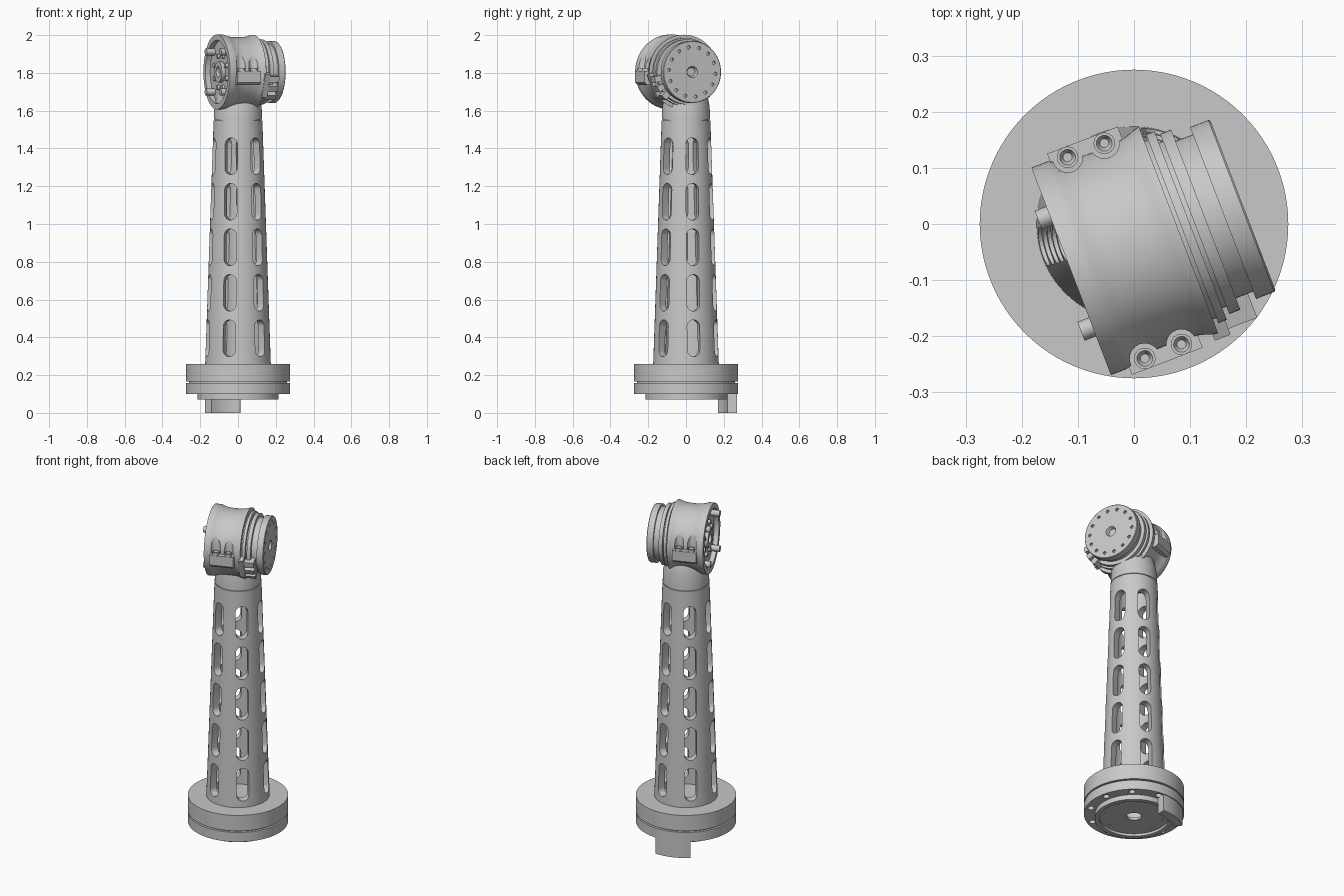
import bpy, bmesh
from math import sin, cos, pi, radians
from mathutils import Matrix, Vector

if "Cube" in bpy.data.objects:
    bpy.data.objects.remove(bpy.data.objects["Cube"])

GREY = bpy.data.materials.new("light grey metal")
GREY.use_nodes = True
GREY.diffuse_color = (0.58, 0.58, 0.58, 1)
GREY.node_tree.nodes["Principled BSDF"].inputs["Base Color"].default_value = GREY.diffuse_color
T, R = Matrix.Translation, Matrix.Rotation

# Frames of the tilted head: (along axis, across, up), and one whose z is the barrel axis
HEAD = T((0.014, -0.036, 1.805)) @ R(radians(21), 4, "Z")
AXIS = HEAD @ R(pi / 2, 4, "Y")


def finish(name, bm):
    bmesh.ops.recalc_face_normals(bm, faces=bm.faces)
    mesh = bpy.data.meshes.new(name)
    bm.to_mesh(mesh)
    bm.free()
    mesh.materials.append(GREY)
    mesh.shade_smooth()
    mesh.set_sharp_from_angle(angle=radians(32))
    ob = bpy.data.objects.new(name, mesh)
    bpy.context.scene.collection.objects.link(ob)
    return ob


def lathe(name, profile, frame=Matrix(), steps=72, closed=False):
    """Turn a list of (radius, height) points around the frame's z axis."""
    bm = bmesh.new()
    vs = [bm.verts.new((r, 0, z)) for r, z in profile]
    es = [bm.edges.new(p) for p in zip(vs, vs[1:])]
    if closed:
        es.append(bm.edges.new((vs[-1], vs[0])))
    bmesh.ops.spin(bm, geom=vs + es, cent=(0, 0, 0), axis=(0, 0, 1),
                   angle=2 * pi, steps=steps, use_merge=True)
    bmesh.ops.remove_doubles(bm, verts=bm.verts, dist=1e-5)
    bm.transform(frame)
    return finish(name, bm)


def prism(bm, points, depth, frame):
    """Extrude a flat outline along the frame's z axis."""
    rings = [[bm.verts.new(frame @ Vector((x, y, z))) for x, y in points] for z in (0, depth)]
    bm.faces.new(rings[0][::-1])
    bm.faces.new(rings[1])
    n = len(points)
    for i in range(n):
        j = (i + 1) % n
        bm.faces.new((rings[0][i], rings[0][j], rings[1][j], rings[1][i]))


def half_circle(r, shift=0):
    return [(r * cos(pi * i / 10), shift + r * sin(pi * i / 10)) for i in range(11)]


def rods(name, frames, r, depth, n=16):
    bm = bmesh.new()
    outline = [(r * cos(2 * pi * i / n), r * sin(2 * pi * i / n)) for i in range(n)]
    for f in frames:
        prism(bm, outline, depth, f)
    return finish(name, bm)


def around(frame, radius, z, count, start=0):
    return [frame @ R(start + 2 * pi * i / count, 4, "Z") @ T((radius, 0, z))
            for i in range(count)]


def cut(ob, cutter):
    mod = ob.modifiers.new("cut", "BOOLEAN")
    mod.solver = "EXACT"
    mod.object = cutter
    dg = bpy.context.evaluated_depsgraph_get()
    mesh = bpy.data.meshes.new_from_object(ob.evaluated_get(dg))
    ob.modifiers.clear()
    ob.data = mesh
    mesh.set_sharp_from_angle(angle=radians(32))
    bpy.data.objects.remove(cutter)


# Base drum with a groove, a lower ring and bolt holes underneath
base = lathe("base_drum", [(0.13, 0.26), (0.275, 0.26), (0.275, 0.166), (0.26, 0.166),
                           (0.26, 0.157), (0.275, 0.157), (0.275, 0.10), (0.215, 0.10),
                           (0.215, 0.07), (0.19, 0.07), (0.19, 0.10), (0.13, 0.10)],
             closed=True, steps=96)
cut(base, rods("base_hole_cutter", around(Matrix(), 0.245, 0.08, 10, 0.2), 0.018, 0.05))
lathe("base_plate", [(0.04, 0.085), (0.19, 0.085), (0.19, 0.10), (0.04, 0.10)], closed=True)
rods("base_screws", around(Matrix(), 0.16, 0.082, 8, 0.3), 0.007, 0.006, 10)
lathe("inner_floor", [(0, 0.24), (0.13, 0.24), (0.13, 0.262), (0, 0.262)])

# Curved foot block under the rim
bm = bmesh.new()
arc = [radians(87 + 43 * i / 10) for i in range(11)]
prism(bm, [(0.27 * cos(a), 0.27 * sin(a)) for a in arc] +
      [(0.22 * cos(a), 0.22 * sin(a)) for a in reversed(arc)], 0.11, Matrix())
finish("foot_block", bm)

# Tapered tube with six columns of upright slots
tube = lathe("column_tube", [(0.13, 0.25), (0.174, 0.25), (0.129, 1.548), (0.085, 1.548)],
             closed=True)
bm = bmesh.new()
slot = half_circle(0.034, 0.063)
slot += [(-x, -y) for x, y in slot]
for row in range(5):
    for col in range(6):
        turn = R(radians(14 + 60 * col), 4, "Z")
        face_out = R(pi / 2, 4, "Z") @ R(pi / 2, 4, "X")
        prism(bm, slot, 0.15, turn @ T((0.07, 0, 0.395 + 0.241 * row)) @ face_out)
cut(tube, finish("slot_cutter", bm))

# Neck joining tube and head, with a fine seam at its foot
lathe("neck", [(0, 1.545), (0.123, 1.545), (0.123, 1.553), (0.128, 1.553), (0.125, 1.625),
               (0.113, 1.68), (0.10, 1.72), (0, 1.72)])

# Head barrel: waisted body with a recessed left end
waist = [(0.184 + 0.012 * abs(t) ** 3, -0.018 + 0.08 * t)
         for t in [i / 6 for i in range(-6, 7)]]
barrel = lathe("head_barrel", [(0, -0.108), (0.168, -0.108), (0.168, -0.135), (0.198, -0.135),
                               (0.198, -0.105)] + waist + [(0.197, 0.07), (0, 0.07)],
               AXIS, steps=96)

# Rings and output flange on the right end
lathe("joint_rings", [(0, 0.06), (0.17, 0.06), (0.17, 0.077), (0.18, 0.077), (0.18, 0.093),
                      (0.158, 0.093), (0.158, 0.101), (0.172, 0.101), (0.172, 0.122),
                      (0.15, 0.122), (0.15, 0.16), (0, 0.16)], AXIS, steps=96)
flange = lathe("output_flange", [(0.03, 0.155), (0.164, 0.155), (0.164, 0.19), (0.161, 0.193),
                                 (0.03, 0.193), (0.022, 0.175)], AXIS, closed=True, steps=96)
cut(flange, rods("flange_hole_cutter", around(AXIS, 0.132, 0.18, 14, 0.15), 0.009, 0.03, 12))
lathe("flange_bore", [(0, 0.172), (0.03, 0.172), (0.03, 0.156), (0, 0.156)], AXIS)

# Left end: hub, bolts and four pins
lathe("end_hub", [(0.028, -0.105), (0.028, -0.128), (0.055, -0.128), (0.055, -0.105)],
      AXIS, steps=40, closed=True)
rods("end_bolts", around(AXIS, 0.09, -0.122, 8, pi / 8), 0.013, 0.02)
rods("end_pins", around(AXIS, 0.15, -0.157, 4, pi / 4), 0.018, 0.06)

# Clamp lugs on both sides, with round pockets cut into the barrel above their screws
pockets = bmesh.new()
for side, label in ((-1, "front"), (1, "back")):
    bm = bmesh.new()
    lug = [(0.12, 0.004), (0.211, 0.004), (0.211, -0.055), (0.195, -0.07), (0.12, -0.07)]
    prism(bm, [(side * v, z) for v, z in lug], 0.135,
          HEAD @ T((-0.1, 0, 0)) @ R(pi / 2, 4, "Z") @ R(pi / 2, 4, "X"))
    finish(label + "_clamp_lug", bm)
    for i, s in enumerate((-0.068, 0.002)):
        spot = HEAD @ T((s, side * 0.192, 0))
        outline = [(x, -side * y) for x, y in half_circle(0.027)]
        outline += [(-0.027, side * 0.05), (0.027, side * 0.05)]
        prism(pockets, outline, 0.13, spot @ T((0, 0, 0.004)))
        lathe(f"{label}_screw_{i + 1}", [(0, 0), (0.019, 0), (0.019, 0.02), (0.014, 0.02),
                                         (0.008, 0.008), (0, 0.008)], spot, steps=32)
cut(barrel, finish("pocket_cutter", pockets))

# Connector housing with three rungs following the barrel
bm = bmesh.new()
for deg, lo, hi, r, wide in ((22, 0.06, 0.09, 0.197, 0.13), (12, 0.085, 0.145, 0.197, 0.032),
                             (28, 0.085, 0.145, 0.197, 0.032), (44, 0.085, 0.145, 0.197, 0.032)):
    f = HEAD @ R(radians(deg), 4, "X") @ T(((lo + hi) / 2, -(r + 0.15) / 2, 0))
    size = Matrix.Diagonal((hi - lo, r - 0.15, wide, 1))
    bmesh.ops.create_cube(bm, size=1, matrix=f @ size)
finish("connector_block", bm)
